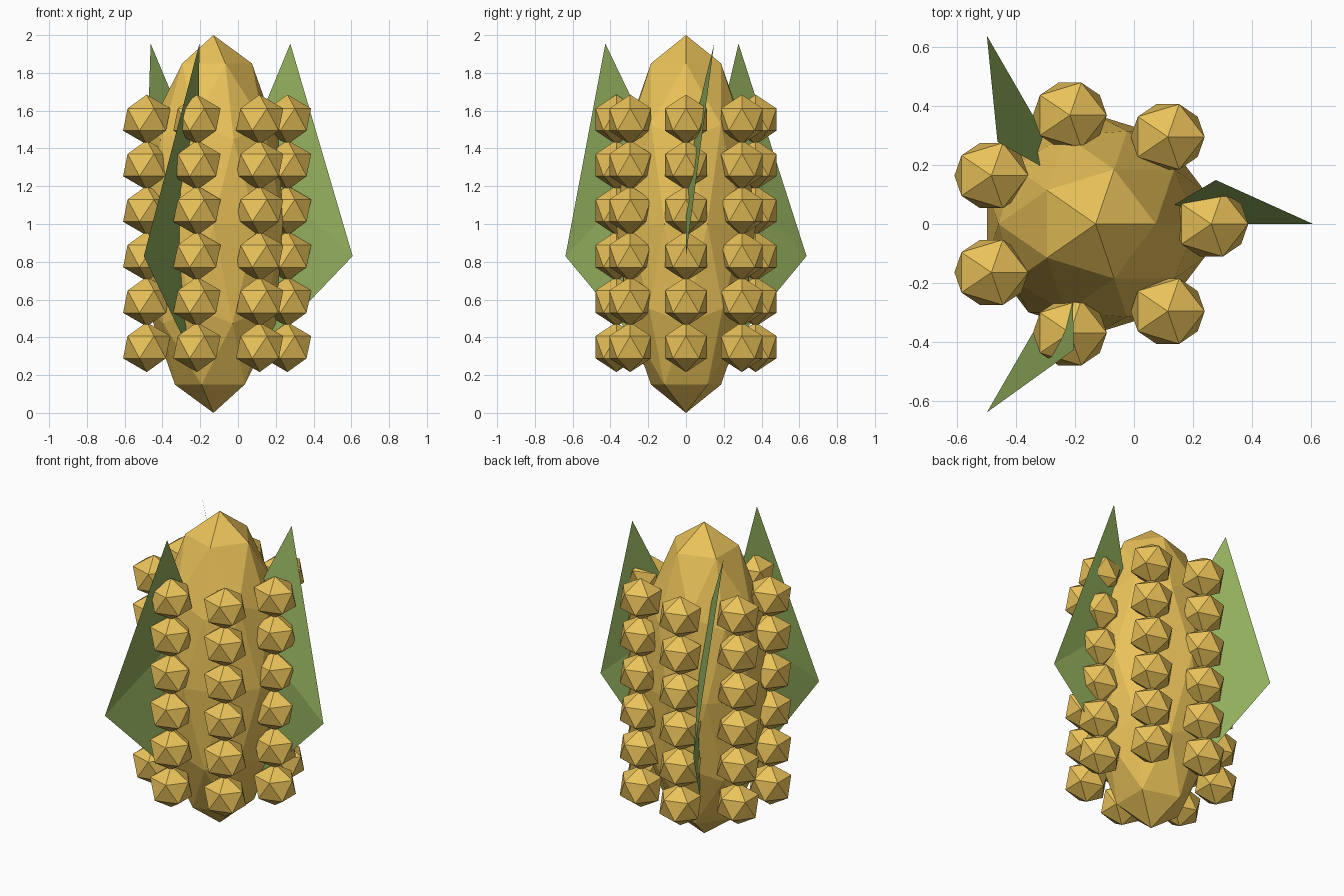
import bpy, math
from mathutils import Matrix, Vector

if "Cube" in bpy.data.objects:
    bpy.data.objects.remove(bpy.data.objects["Cube"])

CX = -0.13  # axis of the cob


def material(name, rgb):
    m = bpy.data.materials.new(name)
    m.diffuse_color = (*rgb, 1)
    m.use_nodes = True
    m.node_tree.nodes["Principled BSDF"].inputs["Base Color"].default_value = m.diffuse_color
    return m


gold = material("corn_gold", (0.82, 0.54, 0.10))
green = material("husk_green", (0.29, 0.43, 0.11))


def ico(name, subdiv, loc, scale):
    bpy.ops.mesh.primitive_ico_sphere_add(subdivisions=subdiv, radius=1, location=loc)
    ob = bpy.context.object
    ob.name = name
    ob.scale = scale
    ob.data.materials.append(gold)
    return ob


# Cob core
ico("cob_core", 2, (CX, 0, 1), (0.387, 0.37, 1.0))

# Kernels: seven columns of six
for col in range(7):
    a = math.tau * col / 7
    for row in range(6):
        ico(f"kernel_{col}_{row}", 1,
            (CX + 0.392 * math.cos(a), 0.378 * math.sin(a), 0.348 + 0.241 * row),
            (0.14, 0.13, 0.132))

# Husk leaves: thin blades with a bent tip, rooted inside the core
blade = [(0.407, 0.149, 1.955), (0.737, 0, 0.83), (0.30, 0, 0.373), (0.157, 0, 1.35)]
for i in range(3):
    turn = Matrix.Rotation(math.tau * i / 3, 4, 'Z')
    me = bpy.data.meshes.new(f"husk_leaf_{i}")
    me.from_pydata([turn @ Vector(p) for p in blade], [], [(0, 3, 1), (1, 3, 2)])
    me.materials.append(green)
    ob = bpy.data.objects.new(f"husk_leaf_{i}", me)
    ob.location.x = CX
    bpy.context.collection.objects.link(ob)
